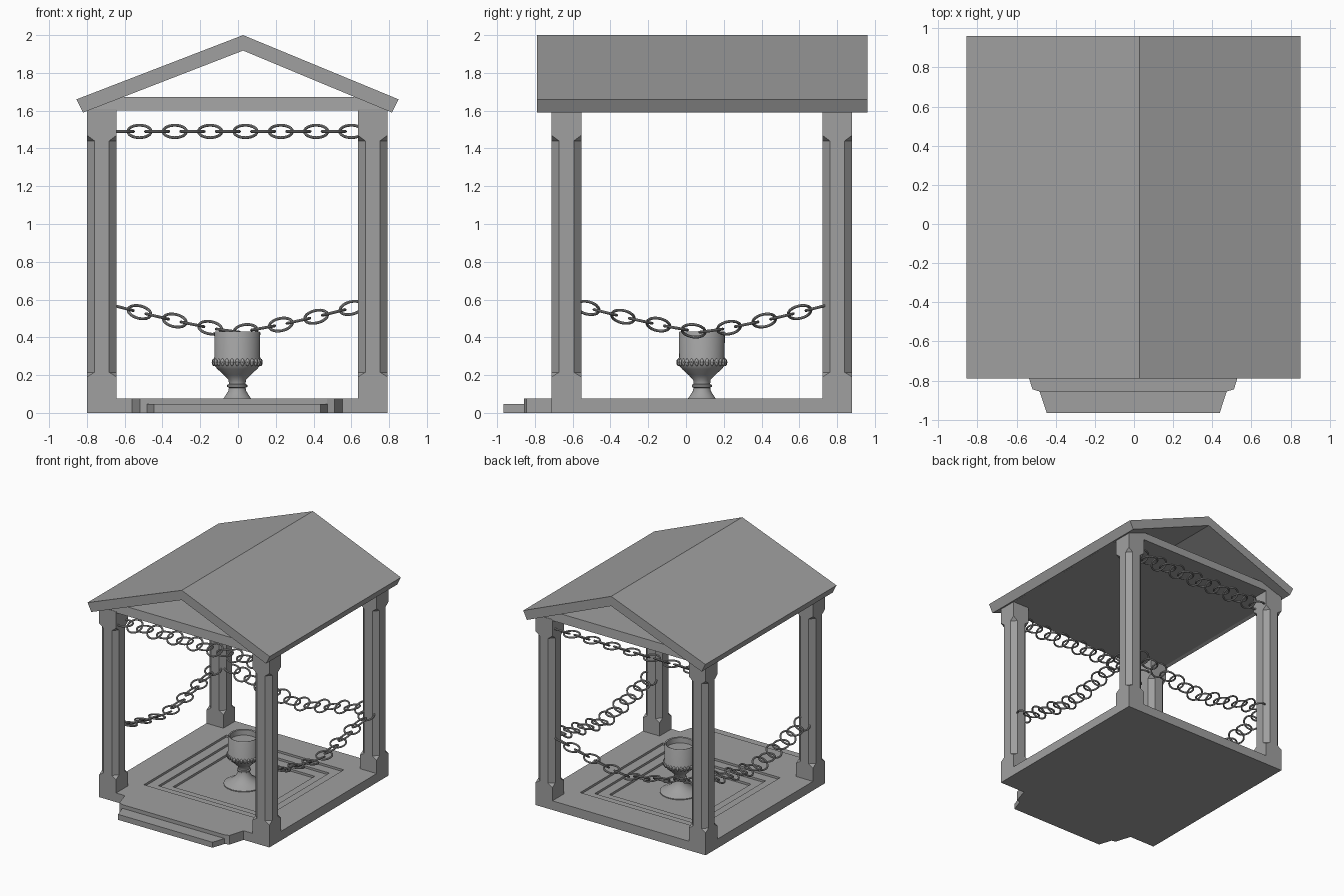
import bpy, bmesh, math
from mathutils import Vector, Matrix

if "Cube" in bpy.data.objects:
    bpy.data.objects.remove(bpy.data.objects["Cube"], do_unlink=True)

CX, CY = -0.004, 0.084      # centre of the floor
SPAN = 0.717                # post offset from the centre

stone = bpy.data.materials.new("grey_stone")
stone.use_nodes = True
GREY = (0.35, 0.35, 0.35, 1)
stone.diffuse_color = GREY
stone.node_tree.nodes["Principled BSDF"].inputs["Base Color"].default_value = GREY


def finish(name, bm, smooth=False):
    bmesh.ops.remove_doubles(bm, verts=bm.verts, dist=0.0001)
    bmesh.ops.recalc_face_normals(bm, faces=bm.faces)
    mesh = bpy.data.meshes.new(name)
    bm.to_mesh(mesh)
    bm.free()
    mesh.materials.append(stone)
    obj = bpy.data.objects.new(name, mesh)
    bpy.context.collection.objects.link(obj)
    if smooth:
        bpy.ops.object.select_all(action='DESELECT')
        obj.select_set(True)
        bpy.context.view_layer.objects.active = obj
        bpy.ops.object.shade_smooth_by_angle(angle=math.radians(40))
    return obj


def loft(bm, rings):
    """Skin a stack of equal-length rings and cap both ends."""
    loops = [[bm.verts.new(p) for p in ring] for ring in rings]
    for a, b in zip(loops, loops[1:]):
        for i in range(len(a)):
            j = (i + 1) % len(a)
            bm.faces.new((a[i], a[j], b[j], b[i]))
    bm.faces.new(loops[0][::-1])
    bm.faces.new(loops[-1])


def square(half, z, cut=None):
    """Square ring about the floor centre."""
    return [(CX + sx * half, CY + sy * half, z)
            for sx, sy in ((-1, -1), (1, -1), (1, 1), (-1, 1))]


def chamfered(x, y, half, cut, z):
    """Square ring with cut corners."""
    k = half - cut
    pts = ((-k, -half), (k, -half), (half, -k), (half, k),
           (k, half), (-k, half), (-half, k), (-half, -k))
    return [(x + px, y + py, z) for px, py in pts]


# Floor slab with a stepped sunken centre
bm = bmesh.new()
rings = [square(0.796, 0), square(0.796, 0.077)]
z = 0.077
for half in (0.55, 0.47, 0.39):
    rings.append(square(half, z))
    z -= 0.018
    rings.append(square(half, z))
loft(bm, rings)
finish("floor_slab", bm)

# Entrance steps with splayed ends
for name, height, outline in (
        ("upper_step", 0.077, [(0.56, -0.70), (0.515, -0.845), (0.475, -0.857)]),
        ("lower_step", 0.046, [(0.495, -0.80), (0.478, -0.857), (0.442, -0.966)])):
    loop = [(CX + x, y) for x, y in outline] + [(CX - x, y) for x, y in reversed(outline)]
    bm = bmesh.new()
    loft(bm, [[(x, y, h) for x, y in loop] for h in (0, height)])
    finish(name, bm)

# Corner posts with stopped chamfers
for side, sx in (("right", -1), ("left", 1)):
    for end, sy in (("front", -1), ("back", 1)):
        bm = bmesh.new()
        x, y = CX + sx * SPAN, CY + sy * SPAN
        loft(bm, [chamfered(x, y, 0.079, c, h) for c, h in
                  ((0, 0.02), (0, 0.19), (0.04, 0.215), (0.04, 1.44), (0, 1.47), (0, 1.61))])
        finish(f"{end}_{side}_post", bm)

# Ceiling slab
bm = bmesh.new()
loft(bm, [square(0.794, 1.6), square(0.785, 1.673)])
finish("ceiling_slab", bm)

# Gabled roof shell, open at both ends
bm = bmesh.new()
gable = [(-0.855, 1.66), (0.027, 2.0), (0.85, 1.66), (0.815, 1.59), (0.027, 1.918), (-0.82, 1.59)]
loft(bm, [[(x, y, h) for x, h in gable] for y in (-0.79, 0.962)])
finish("roof", bm)

# Goblet turned from a profile
profile = [(0.155, 0.02), (0.155, 0.03), (0.11, 0.05), (0.07, 0.08), (0.048, 0.115),
           (0.044, 0.133), (0.053, 0.138), (0.053, 0.148), (0.044, 0.153), (0.046, 0.175),
           (0.07, 0.20), (0.105, 0.232), (0.124, 0.255), (0.126, 0.285), (0.12, 0.295),
           (0.122, 0.425), (0.117, 0.432), (0.107, 0.428), (0.104, 0.385)]
SIDES = 40
bm = bmesh.new()
loft(bm, [[(CX + r * math.cos(math.tau * i / SIDES), CY + r * math.sin(math.tau * i / SIDES), h)
           for i in range(SIDES)] for r, h in profile])
finish("goblet", bm, True)

# Beaded band round the goblet
bm = bmesh.new()
for i in range(28):
    a = math.tau * i / 28
    place = (Matrix.Translation((CX + 0.124 * math.cos(a), CY + 0.124 * math.sin(a), 0.268))
             @ Matrix.Diagonal((0.011, 0.011, 0.02, 1)))
    bmesh.ops.create_uvsphere(bm, u_segments=8, v_segments=6, radius=1, matrix=place)
finish("goblet_beads", bm, True)


def ring_link(bm, place, major=0.062, minor=0.0075, n=24, m=8):
    """One round chain link."""
    grid = []
    for i in range(n):
        a = math.tau * i / n
        row = []
        for j in range(m):
            b = math.tau * j / m
            r = major + minor * math.cos(b)
            row.append(bm.verts.new(place @ Vector((r * math.cos(a), r * math.sin(a),
                                                    minor * math.sin(b)))))
        grid.append(row)
    for i in range(n):
        for j in range(m):
            k, l = (i + 1) % n, (j + 1) % m
            bm.faces.new((grid[i][j], grid[k][j], grid[k][l], grid[i][l]))


def chain(name, centre, along, side, height, sag):
    """Row of links, alternately flat and tilted towards side."""
    bm = bmesh.new()
    along, side = Vector(along), Vector(side)

    def point(u):
        return Vector(centre) + along * u + Vector((0, 0, height - sag + sag * abs(u / 0.64) ** 1.25))

    for i in range(14):
        u = -0.611 + 0.0935 * i
        t = (point(u + 0.04) - point(u - 0.04)).normalized()
        up = t.cross(side)
        if up.z < 0:
            up = -up
        tilt = math.radians(32) if i % 2 else 0
        normal = up * math.cos(tilt) + side * math.sin(tilt)
        place = Matrix((t, normal.cross(t), normal)).transposed().to_4x4()
        ring_link(bm, Matrix.Translation(point(u)) @ place)
    finish(name, bm, True)


# Straight upper chains and sagging lower chains
front, right = (0, -1, 0), (-1, 0, 0)
chain("upper_front_chain", (CX, CY - SPAN, 0), (1, 0, 0), front, 1.49, 0)
chain("upper_back_chain", (CX, CY + SPAN, 0), (1, 0, 0), front, 1.49, 0)
chain("lower_back_chain", (CX, CY + SPAN, 0), (1, 0, 0), front, 0.565, 0.135)
chain("lower_right_chain", (CX - SPAN, CY, 0), (0, -1, 0), right, 0.565, 0.135)
chain("lower_left_chain", (CX + SPAN, CY, 0), (0, -1, 0), right, 0.565, 0.135)
